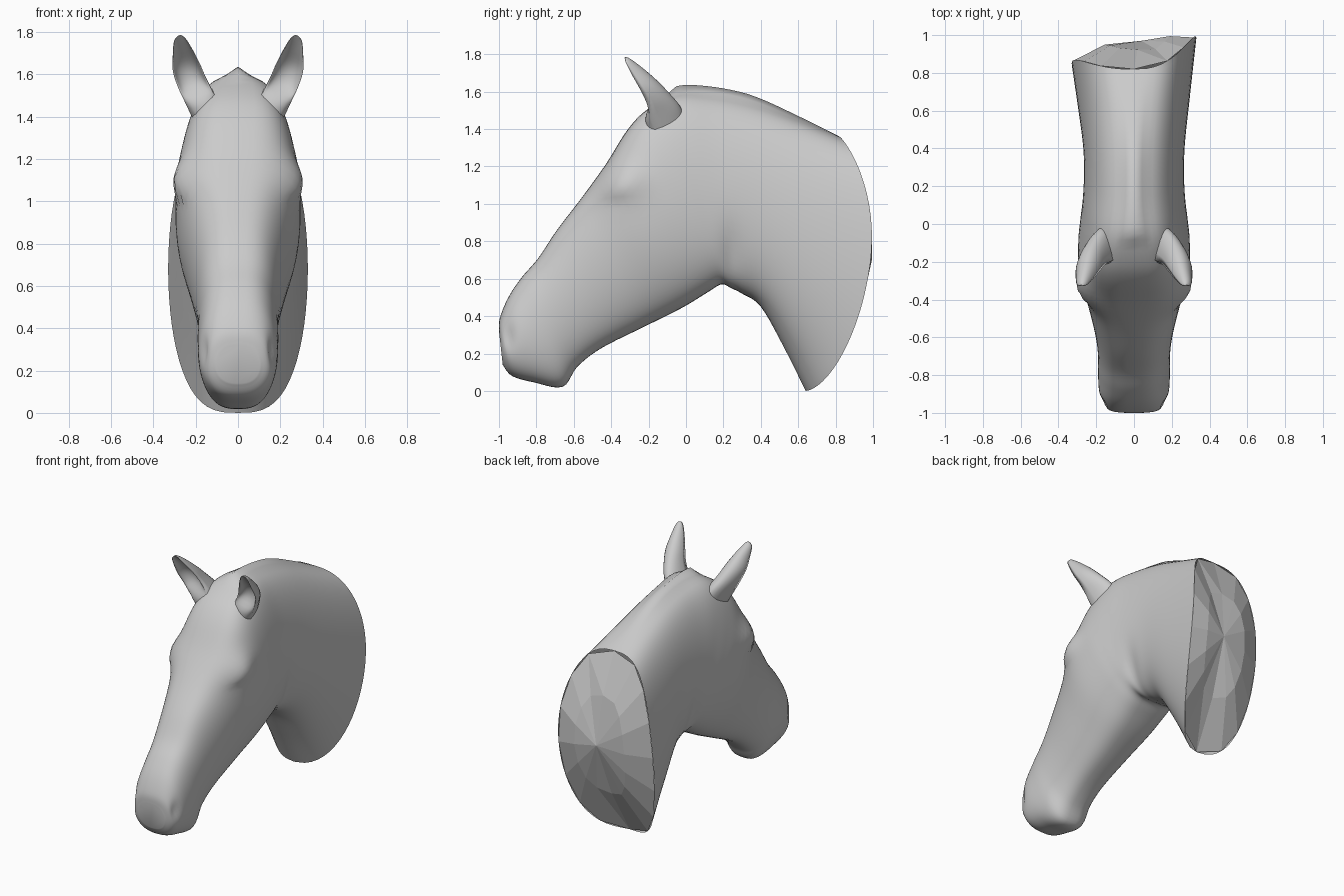
import bpy, bmesh, math
from mathutils import Vector

if "Cube" in bpy.data.objects:
    bpy.data.objects.remove(bpy.data.objects["Cube"])

SEG, STEPS = 64, 5


def make(name, verts, faces, smooth=True):
    me = bpy.data.meshes.new(name)
    me.from_pydata(verts, [], faces)
    bm = bmesh.new()
    bm.from_mesh(me)
    bmesh.ops.recalc_face_normals(bm, faces=bm.faces)
    for f in bm.faces:
        f.smooth = smooth
    bm.to_mesh(me)
    bm.free()
    ob = bpy.data.objects.new(name, me)
    bpy.context.collection.objects.link(ob)
    return ob


def bridge(n_rings, n):
    return [(r * n + i, r * n + (i + 1) % n, (r + 1) * n + (i + 1) % n, (r + 1) * n + i)
            for r in range(n_rings - 1) for i in range(n)]


def refine(rows, steps):
    # Catmull-Rom interpolation between the key sections
    out = []
    for i in range(len(rows) - 1):
        p = [rows[max(0, min(len(rows) - 1, i + k))] for k in (-1, 0, 1, 2)]
        for s in range(steps):
            t = s / steps
            out.append([0.5 * (2 * b + (c - a) * t + (2 * a - 5 * b + 4 * c - d) * t * t
                               + (3 * b - a - 3 * c + d) * t ** 3) for a, b, c, d in zip(*p)])
    return out + [list(rows[-1])]


# Head and neck: top y, z, bottom y, z, half width, top flare, squareness, bulge right, left
sections = [
    (-1.00, .32, -.98, .14, .105, 0, .80, 0, 0),
    (-.995, .39, -.93, .08, .160, 0, .75, 0, 0),
    (-.95, .50, -.81, .045, .185, .0, .70, 0, 0),
    (-.88, .605, -.66, .022, .190, .05, .70, 0, 0),
    (-.79, .71, -.58, .13, .190, .05, .70, 0, 0),
    (-.69, .86, -.45, .23, .205, .03, .70, 0, 0),
    (-.56, 1.03, -.22, .345, .245, .05, .70, 0, 0),
    (-.43, 1.21, -.02, .445, .288, .08, .66, 0, 0),
    (-.31, 1.40, .12, .53, .295, .03, .60, 0, 0),
    (-.20, 1.51, .19, .57, .285, -.02, .57, 0, 0),
    (-.05, 1.585, .24, .55, .272, -.06, .62, 0, 0),
    (.15, 1.58, .30, .52, .265, -.08, .74, 0, 0),
    (.38, 1.53, .40, .45, .268, -.05, .76, .02, .01),
    (.60, 1.45, .52, .24, .295, -.03, .72, .11, .05),
    (.82, 1.36, .64, .0, .330, 0, .66, .255, .12),
]
# Surface swellings and hollows: y, z, radius y, radius z, amount
# (nostril, groove behind the jaw, brow, eyelid, socket below)
dents = [(-.95, .29, .03, .07, -.02), (.25, .72, .06, .16, -.022), (-.36, 1.12, .12, .10, .055),
         (-.38, 1.06, .05, .025, .010), (-.37, 1.01, .05, .02, -.010)]


def ring(sec):
    ty, tz, by, bz, w, k, e, br, bl = sec
    pts = []
    for i in range(SEG):
        a = 2 * math.pi * i / SEG
        c, s = math.cos(a), math.sin(a)
        t = (1 - c) / 2
        side = abs(s) ** e if abs(s) > 1e-6 else 0
        sign = 1 if s > 0 else -1
        y = ty + (by - ty) * t + (br if s > 0 else bl) * abs(s) ** (1.7 if c > 0 else 1.15)
        z = tz + (bz - tz) * t
        x = w * (1 + k * c) * side
        for cy, cz, ry, rz, d in dents:
            x += d * side * math.exp(-((y - cy) / ry) ** 2 - ((z - cz) / rz) ** 2)
        x *= sign
        # narrow mane ridge
        if y > -.12 and c > 0:
            z += .045 * math.exp(-(x / .045) ** 2) * min(1, (y + .12) * 16, max(0, .82 - y) * 2)
        pts.append(Vector((x, y, z)))
    return pts


rings = [ring(s) for s in refine(sections, STEPS)]
make("head_and_neck", [p for r in rings for p in r], bridge(len(rings), SEG) + [tuple(range(SEG))])

# Faceted, domed neck cut
edge = rings[-1][::4]
n = len(edge)
mid = Vector((0.04, .97, .72))
inner = [mid.lerp(p, .55) + Vector((0, .015 if p.x > .1 else .035, 0)) for p in edge]
cap_faces = []
for i in range(n):
    j = (i + 1) % n
    cap_faces += [(i, j, n + i), (j, n + j, n + i), (n + i, n + j, 2 * n)]
make("neck_cut", edge + inner + [mid], cap_faces, smooth=False)

# Ears: crescent sections, x, y, z, half width, half depth, hollow
ear_keys = [
    (.135, -.08, 1.42, .075, .08, -.6),
    (.178, -.11, 1.50, .070, .08, -.3),
    (.217, -.150, 1.575, .068, .062, .6),
    (.244, -.20, 1.645, .064, .048, 1.1),
    (.262, -.26, 1.715, .046, .032, 1.0),
    (.275, -.305, 1.765, .028, .016, .7),
    (.277, -.322, 1.783, .010, .006, .3),
]
ear_rings = refine(ear_keys, 4)
HALF = 12
for side, label in ((1, "right"), (-1, "left")):
    verts = []
    for x, y, z, rx, ry, h in ear_rings:
        for i in range(2 * HALF):
            a = math.pi * i / HALF
            c, s = math.cos(a), math.sin(a)
            if s >= 0:
                px, py = c, -1 + 2 * s
            else:
                px, py = c * .92, -1 - h * s
            verts.append((side * (x + rx * px), y + ry * py, z + .25 * ry * py - .25 * rx * px))
    m, N = len(ear_rings), 2 * HALF
    make(label + "_ear", verts, bridge(m, N) + [tuple(range((m - 1) * N, m * N))])
